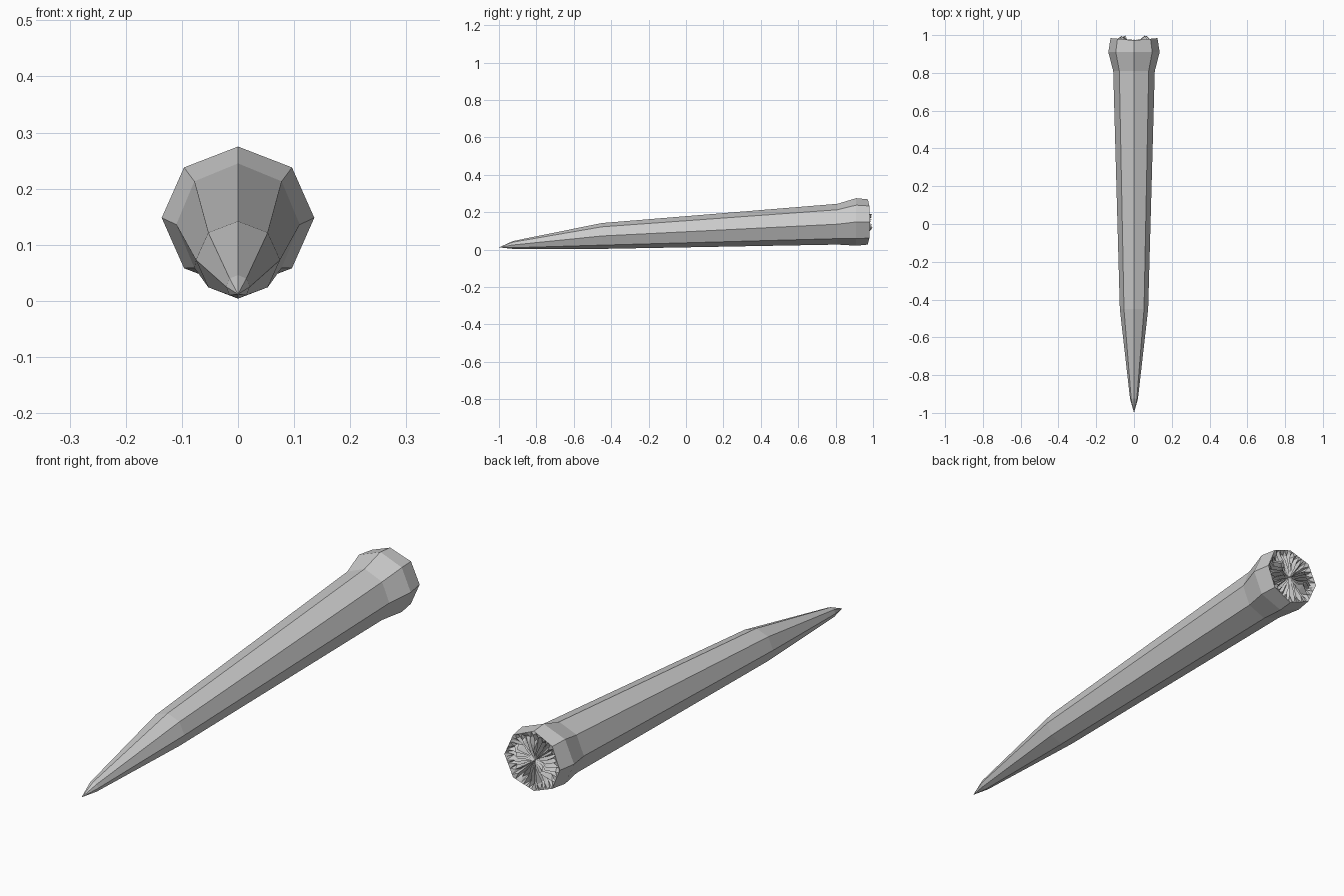
import bpy, bmesh, math, random

if "Cube" in bpy.data.objects:
    bpy.data.objects.remove(bpy.data.objects["Cube"])

random.seed(4)
SIDES, SPLIT = 8, 8

# stations along the stake: y, centre z, half width x, half height z
STATIONS = [
    (-0.925, 0.025, 0.021, 0.021),
    (-0.45, 0.073, 0.075, 0.069),
    (0.81, 0.136, 0.110, 0.109),
    (0.91, 0.148, 0.136, 0.127),
    (0.972, 0.148, 0.124, 0.121),
]


def new_object(name, bm):
    bmesh.ops.recalc_face_normals(bm, faces=bm.faces)
    mesh = bpy.data.meshes.new(name)
    bm.to_mesh(mesh)
    bm.free()
    ob = bpy.data.objects.new(name, mesh)
    bpy.context.collection.objects.link(ob)
    return ob


def bridge(bm, a, b):
    n = len(a)
    for i in range(n):
        bm.faces.new((a[i], a[(i + 1) % n], b[(i + 1) % n], b[i]))


def rim_point(k):
    a = math.tau * k / SIDES
    y, cz, rx, rz = STATIONS[-1]
    return (rx * math.cos(a), y + 0.012 * abs(math.cos(a)), cz + rz * math.sin(a))


# tapered eight-sided shaft with flared head
bm = bmesh.new()
tip = bm.verts.new((0, -1.0, 0.012))
rings = []
for y, cz, rx, rz in STATIONS[:-1]:
    rings.append([bm.verts.new((rx * math.cos(math.tau * k / SIDES), y,
                                cz + rz * math.sin(math.tau * k / SIDES)))
                  for k in range(SIDES)])
rings.append([bm.verts.new(rim_point(k)) for k in range(SIDES)])
for k in range(SIDES):
    bm.faces.new((tip, rings[0][(k + 1) % SIDES], rings[0][k]))
for a, b in zip(rings, rings[1:]):
    bridge(bm, a, b)
new_object("shaft", bm)

# splintered end: radial ridges and grooves, tallest at left and right
bm = bmesh.new()
N = SIDES * SPLIT
rings = []
for frac in (1.0, 0.8, 0.55, 0.3):
    ring = []
    for i in range(N):
        p, q = rim_point(i // SPLIT), rim_point(i // SPLIT + 1)
        t = (i % SPLIT) / SPLIT
        x, y, z = (p[j] * (1 - t) + q[j] * t for j in range(3))
        cz = STATIONS[-1][1]
        if frac < 1:
            f = frac + random.uniform(-0.09, 0.09)
            side = abs(math.cos(math.tau * i / N))
            if i % 2:
                y = 0.955 + random.uniform(-0.01, 0.008)
            elif frac == 0.55 and side > 0.75:
                y = random.uniform(0.988, 1.0)
            else:
                y = 0.972 + random.uniform(-0.006, 0.006)
        else:
            f = 1.0
        ring.append(bm.verts.new((x * f, y, cz + (z - cz) * f)))
    rings.append(ring)
for a, b in zip(rings, rings[1:]):
    bridge(bm, a, b)
centre = bm.verts.new((0, 0.965, STATIONS[-1][1]))
for i in range(N):
    bm.faces.new((rings[-1][i], rings[-1][(i + 1) % N], centre))
bmesh.ops.triangulate(bm, faces=bm.faces[:])
new_object("splintered_end", bm)
